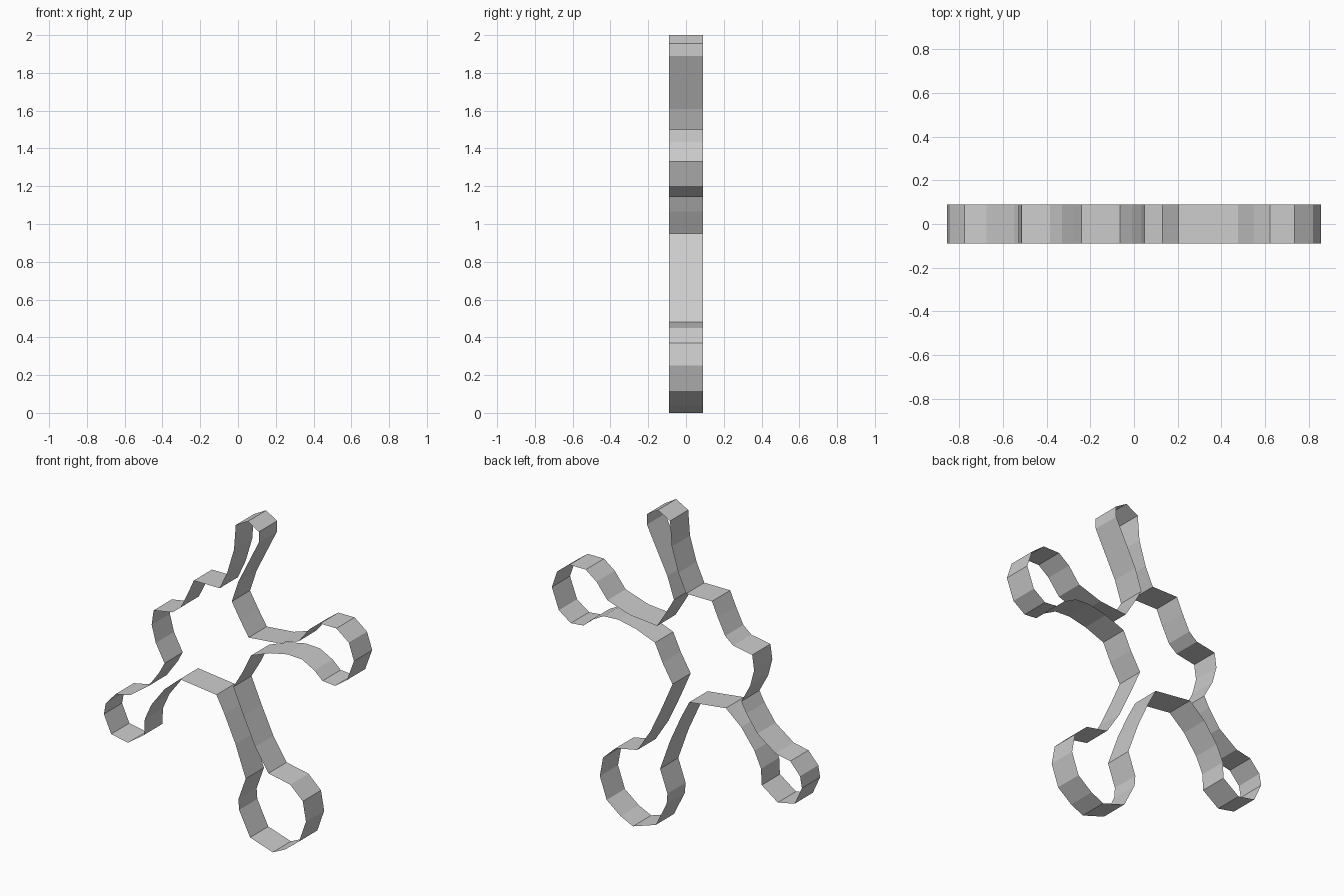
import bpy, bmesh

# outline of the open cutter band, (x, z), walked limb by limb
top_limb = [(.02, 1.475), (.065, 1.61), (.13, 1.74), (.205, 1.89), (.205, 1.955),
            (.13, 2.0), (.047, 1.955), (.035, 1.80), (-.01, 1.65), (-.063, 1.535)]
shoulder_bump = [(-.24, 1.535), (-.28, 1.445), (-.33, 1.345), (-.385, 1.30), (-.515, 1.277),
                 (-.528, 1.185), (-.50, 1.08), (-.44, .97)]
left_limb = [(-.475, .905), (-.55, .80), (-.675, .71), (-.775, .69), (-.842, .615),
             (-.855, .545), (-.805, .435), (-.69, .412), (-.58, .49), (-.575, .59),
             (-.53, .69), (-.44, .81), (-.335, .90)]
lower_limb = [(-.085, .87), (-.03, .765), (.045, .60), (.115, .405), (.065, .265), (.07, .20),
              (.145, .05), (.30, 0), (.385, .04), (.48, .115), (.527, .25), (.505, .37),
              (.42, .45), (.27, .48), (.18, .62), (.10, .79), (.03, .95)]
right_limb = [(.098, 1.065), (.15, 1.175), (.28, 1.225), (.40, 1.25), (.50, 1.245), (.585, 1.20),
              (.64, 1.15), (.725, 1.142), (.807, 1.20), (.855, 1.33), (.82, 1.435),
              (.735, 1.50), (.623, 1.50), (.55, 1.445), (.475, 1.35), (.32, 1.30),
              (.135, 1.283), (.075, 1.38)]
outline = top_limb + shoulder_bump + left_limb + lower_limb + right_limb

# sweep the outline along y into a thin flat-sided band
HALF = 0.089
bm = bmesh.new()
front = [bm.verts.new((x, -HALF, z)) for x, z in outline]
back = [bm.verts.new((x, HALF, z)) for x, z in outline]
for i in range(len(outline)):
    j = (i + 1) % len(outline)
    bm.faces.new((front[i], back[i], back[j], front[j]))
mesh = bpy.data.meshes.new("limbed_band")
bm.normal_update()
bm.to_mesh(mesh)
bm.free()
bpy.context.collection.objects.link(bpy.data.objects.new("limbed_band", mesh))
